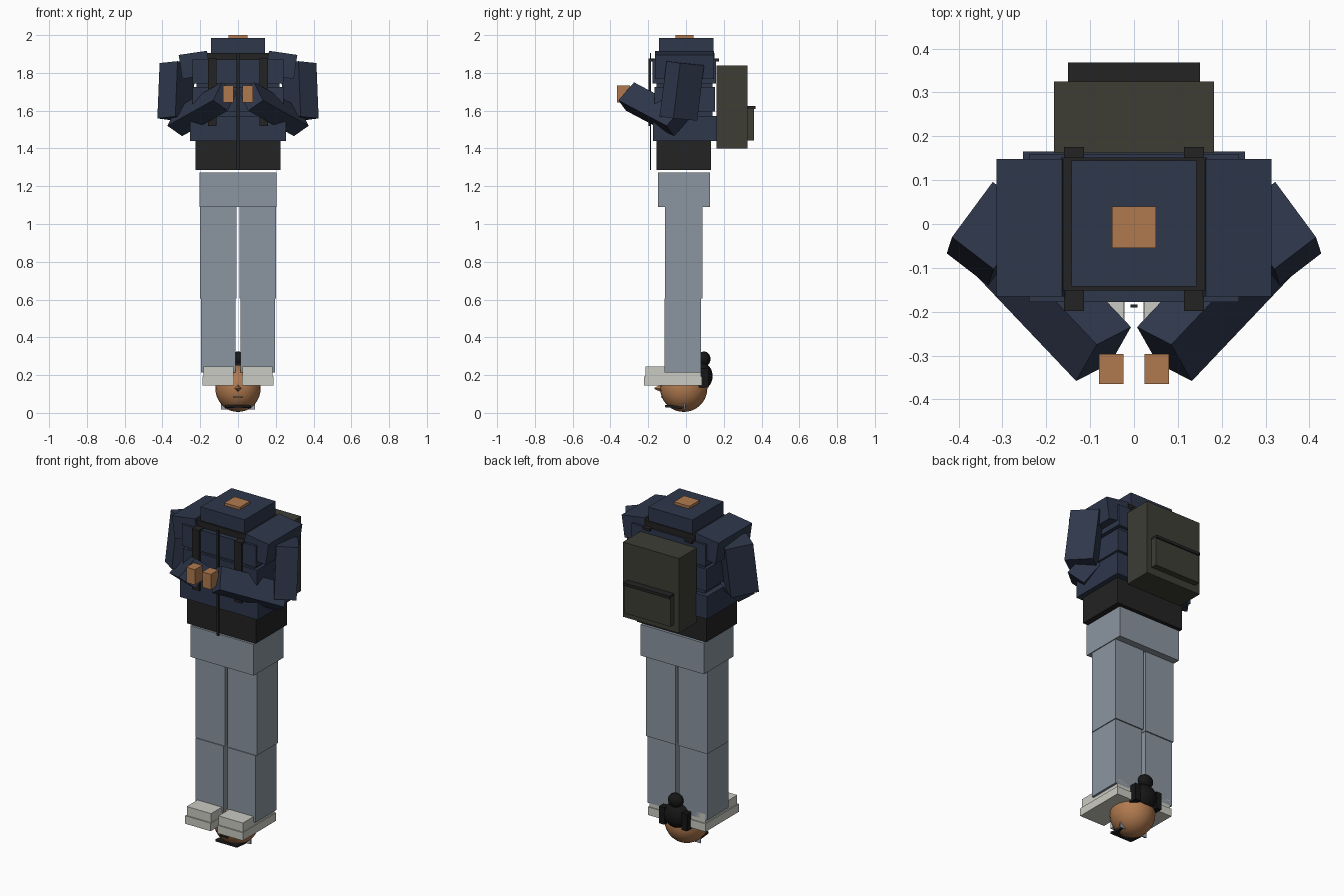
import bpy, bmesh, math
from mathutils import Vector

if "Cube" in bpy.data.objects:
    bpy.data.objects.remove(bpy.data.objects["Cube"])


def material(name, rgb):
    m = bpy.data.materials.new(name)
    lin = [((c / 255 + 0.055) / 1.055) ** 2.4 for c in rgb]
    m.diffuse_color = (*lin, 1)
    m.use_nodes = True
    m.node_tree.nodes["Principled BSDF"].inputs["Base Color"].default_value = m.diffuse_color
    return m


NAVY = material("navy", (46, 55, 75))
BLACK = material("black", (35, 35, 35))
HAIR = material("hair_black", (22, 22, 23))
DENIM = material("grey_blue", (139, 150, 160))
SKIN = material("skin", (177, 122, 79))
SHOE = material("off_white", (203, 203, 195))
PACK = material("olive_grey", (61, 61, 53))
LILAC = material("pale_grey", (160, 160, 172))


def add(name, bm, mat):
    bmesh.ops.recalc_face_normals(bm, faces=bm.faces[:])
    me = bpy.data.meshes.new(name)
    bm.to_mesh(me)
    bm.free()
    me.materials.append(mat)
    ob = bpy.data.objects.new(name, me)
    bpy.context.collection.objects.link(ob)
    return ob


def block(name, mat, corner, a, b, c, both=False):
    """Block spanned from a corner by three edge vectors, optionally mirrored in x."""
    for s in ((1, -1) if both else (1,)):
        bm = bmesh.new()
        bmesh.ops.create_cube(bm, size=1)
        for v in bm.verts:
            t = v.co + Vector((0.5, 0.5, 0.5))
            p = Vector(corner) + Vector(a) * t.x + Vector(b) * t.y + Vector(c) * t.z
            v.co = (p.x * s, p.y, p.z)
        add(name + ("" if not both else "_left" if s > 0 else "_right"), bm, mat)


def box(name, mat, x, y, z, both=False):
    block(name, mat, (x[0], y[0], z[0]), (x[1] - x[0], 0, 0),
          (0, y[1] - y[0], 0), (0, 0, z[1] - z[0]), both)


def ball(name, mat, centre, radii, smooth=True):
    bm = bmesh.new()
    bmesh.ops.create_uvsphere(bm, u_segments=24, v_segments=16, radius=1)
    for v in bm.verts:
        v.co = [centre[i] + v.co[i] * radii[i] for i in range(3)]
    for f in bm.faces:
        f.smooth = smooth
    return add(name, bm, mat)


# neck stub and collar
box("neck", SKIN, (-.05, .05), (-.055, .04), (1.9, 2.0))
box("collar", NAVY, (-.143, .143), (-.142, .145), (1.905, 1.985))
box("undershirt_top", BLACK, (-.166, .166), (-.152, .152), (1.75, 1.905))

# padded jacket layers over a narrower core
box("jacket_core", NAVY, (-.22, .22), (-.155, .14), (1.45, 1.86))
for name, x, y, z in (("jacket_chest", .24, (-.178, .16), (1.745, 1.87)),
                      ("jacket_middle", .24, (-.168, .153), (1.595, 1.725)),
                      ("jacket_hem", .253, (-.176, .165), (1.44, 1.573))):
    box(name, NAVY, (-x, x), y, z)
box("shirt_hem", BLACK, (-.224, .224), (-.155, .132), (1.285, 1.45))
box("zipper", BLACK, (-.008, .008), (-.19, -.184), (1.285, 1.905))

# shoulders and arms
block("shoulder", NAVY, (.145, -.165, 1.79), (.15, 0, -.022), (0, .313, 0),
      (.019, 0, .127), True)
block("upper_arm", NAVY, (-.322, .096, 1.84), (-.093, -.126, .012),
      (.095, -.073, .01), (-.012, -.037, -.293), True)
block("forearm", NAVY, (-.054, -.318, 1.6), (-.242, .255, -.135),
      (-.078, -.04, .055), (.047, .083, .095), True)
box("hand", SKIN, (.024, .08), (-.365, -.296), (1.643, 1.733), True)

# backpack with straps
box("backpack", PACK, (-.182, .182), (.162, .325), (1.4, 1.838))
box("backpack_pocket", PACK, (-.15, .15), (.32, .36), (1.443, 1.61))
box("pocket_flap", BLACK, (-.15, .15), (.32, .368), (1.608, 1.624))
box("strap_front", BLACK, (.114, .16), (-.198, -.186), (1.52, 1.873), True)
box("strap_top", BLACK, (.114, .16), (-.198, .176), (1.86, 1.875), True)

# trousers and shoes
box("hips", DENIM, (-.205, .205), (-.147, .127), (1.09, 1.273))
box("thigh", DENIM, (.008, .2), (-.11, .087), (.605, 1.095), True)
box("shin", DENIM, (.012, .195), (-.115, .08), (.213, .605), True)
box("shoe", SHOE, (.024, .182), (-.215, .08), (.19, .245), True)
box("shoe_sole", SHOE, (.022, .187), (-.222, .086), (.145, .192), True)

# head between the shoes
ball("head", SKIN, (0, -.012, .13), (.12, .125, .125))
bm = bmesh.new()
bmesh.ops.create_cone(bm, cap_ends=True, segments=4, radius1=.022, radius2=.004, depth=.04)
for v in bm.verts:
    v.co = (v.co.x, -.146 - v.co.z, .13 + v.co.y)
add("nose", bm, SKIN)
box("mouth", BLACK, (-.026, .026), (-.133, -.12), (.081, .088))
block("chin_plate", BLACK, (-.07, -.11, .03), (.14, 0, 0), (0, .09, -.008), (0, 0, .012))
box("collar_plate", LILAC, (-.09, .09), (-.012, -.004), (.018, .07))

# hair at the back of the head
ball("hair_back", HAIR, (0, .075, .195), (.08, .066, .075))
ball("hair_bun", HAIR, (0, .095, .285), (.045, .035, .04))
box("hair_side", HAIR, (.055, .09), (.06, .12), (.135, .235), True)
